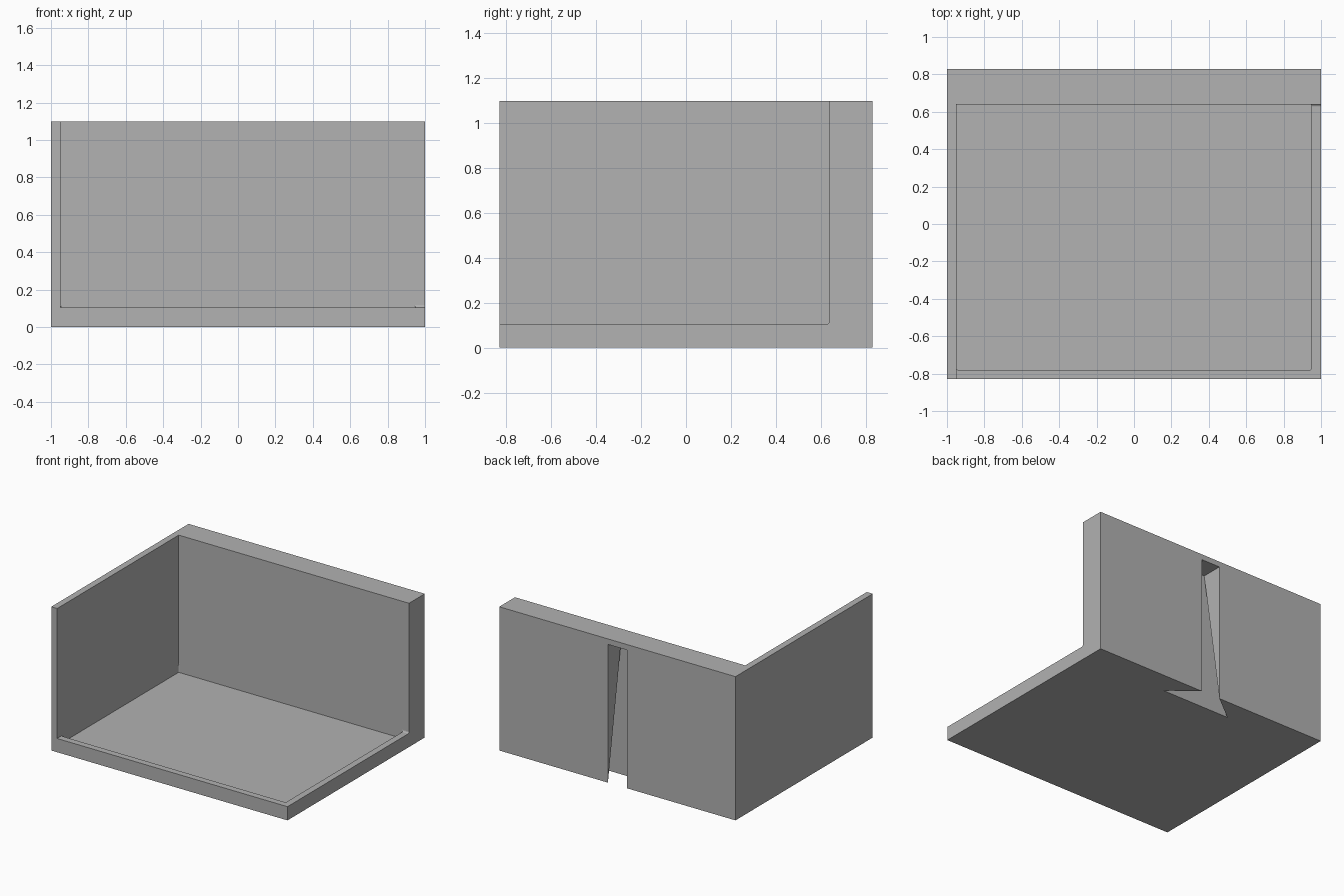
import bpy, bmesh

if "Cube" in bpy.data.objects:
    bpy.data.objects.remove(bpy.data.objects["Cube"], do_unlink=True)

grey = bpy.data.materials.new("light grey")
grey.use_nodes = True
colour = (0.445, 0.445, 0.445, 1)
grey.diffuse_color = colour
grey.node_tree.nodes["Principled BSDF"].inputs["Base Color"].default_value = colour

HALF_Y, HEIGHT = 0.83, 1.10
WALL_Y, RIM_Z, TRAY_Z = 0.64, 0.105, 0.05
WALL_X, RIM_Y = 0.95, -0.78


def add_object(name, bm):
    bmesh.ops.recalc_face_normals(bm, faces=bm.faces)
    mesh = bpy.data.meshes.new(name)
    bm.to_mesh(mesh)
    bm.free()
    mesh.materials.append(grey)
    obj = bpy.data.objects.new(name, mesh)
    bpy.context.collection.objects.link(obj)
    return obj


def box(low, high):
    bm = bmesh.new()
    bmesh.ops.create_cube(bm, size=1)
    for v in bm.verts:
        v.co = [h if c > 0 else l for c, l, h in zip(v.co, low, high)]
    return bm


def round_edges(bm, rule, radius=0.012):
    edges = [e for e in bm.edges if all(rule(v.co) for v in e.verts)]
    bmesh.ops.bevel(bm, geom=edges, offset=radius, segments=3,
                    profile=0.5, affect='EDGES')


# Solid block that becomes the floor, side wall and back wall
body = add_object("corner_stand", box((-1, -HALF_Y, 0), (1, HALF_Y, HEIGHT)))

# Open space above the rim, with a small fillet against the back wall
bm = box((-WALL_X, -1, RIM_Z), (1.2, WALL_Y, 1.3))
round_edges(bm, lambda c: c.y > 0 and c.z < 1)
space = add_object("open_space_cutter", bm)

# Shallow tray with rounded corners
bm = box((-WALL_X, RIM_Y, TRAY_Z), (WALL_X, WALL_Y, 1.4))
upright = [e for e in bm.edges if abs(e.verts[0].co.z - e.verts[1].co.z) > 0.1]
bmesh.ops.bevel(bm, geom=upright, offset=0.01, segments=3,
                profile=0.5, affect='EDGES')
tray = add_object("tray_cutter", bm)

# Hanging slot: dovetail at the bottom, narrowing to a plain slot at the top
THROAT, FLARE, SLOT_Y = 0.08, 0.29, 0.665
bm = bmesh.new()
layers = []
for z, inner in ((-0.1, FLARE), (0, FLARE), (1.058, THROAT)):
    half = [(THROAT, 0.95), (THROAT, HALF_Y), (inner, SLOT_Y)]
    outline = half + [(-x, y) for x, y in reversed(half)]
    layers.append([bm.verts.new((x, y, z)) for x, y in outline])
for low, high in zip(layers, layers[1:]):
    for i in range(6):
        j = (i + 1) % 6
        a, b, c, d = low[i], low[j], high[j], high[i]
        # mirrored diagonals keep the upper part of the cheeks upright
        triangles = ((a, b, c), (a, c, d)) if i < 3 else ((a, b, d), (b, c, d))
        for tri in triangles:
            bm.faces.new(tri)
bm.faces.new(layers[0])
bm.faces.new(layers[-1])
slot = add_object("slot_cutter", bm)

for cutter in (space, tray, slot):
    cutter.hide_render = True
    cutter.hide_viewport = True
    cutter.display_type = 'WIRE'
    mod = body.modifiers.new(cutter.name, 'BOOLEAN')
    mod.operation = 'DIFFERENCE'
    mod.solver = 'EXACT'
    mod.object = cutter
